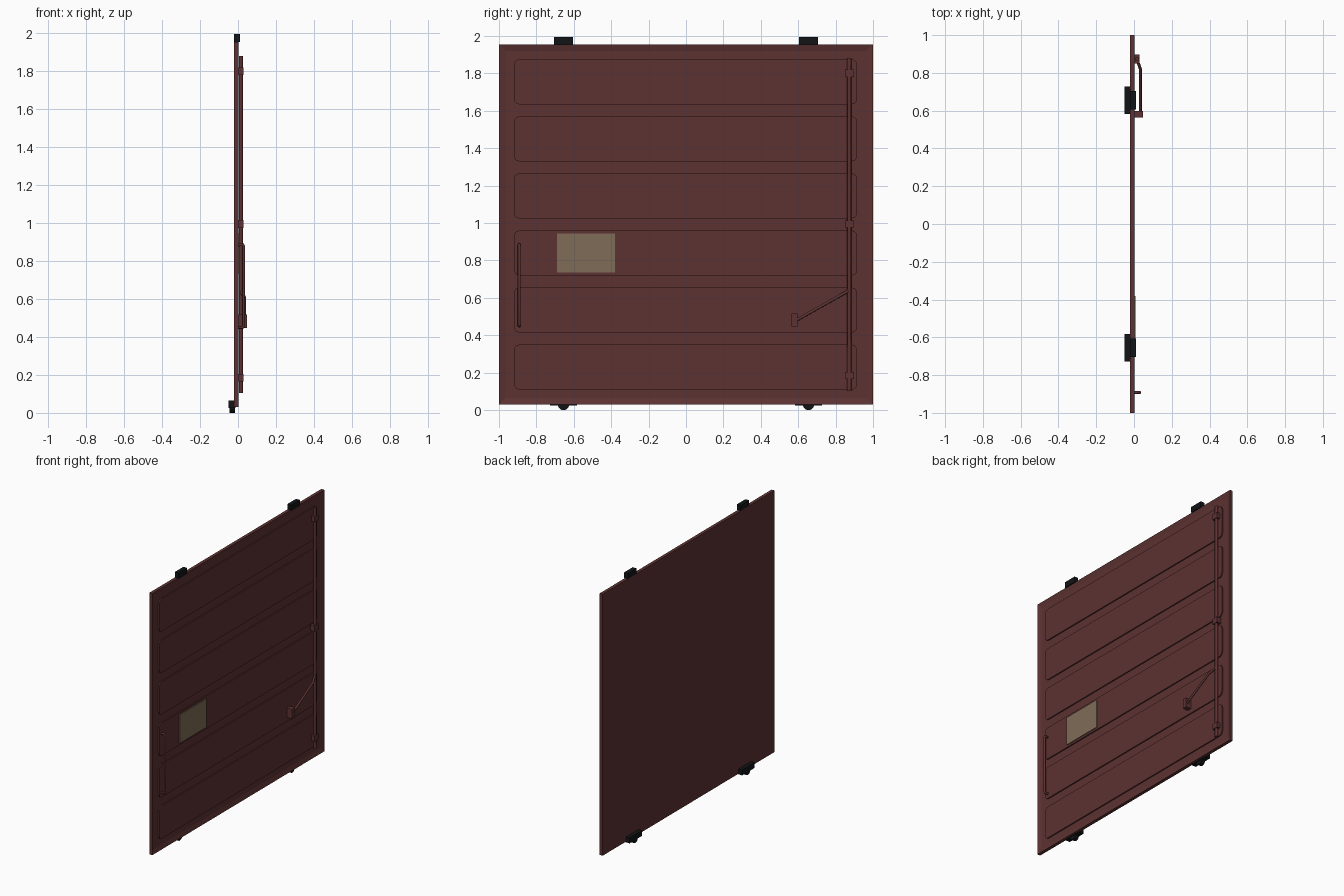
import bpy, bmesh, math
from mathutils import Vector

if "Cube" in bpy.data.objects:
    bpy.data.objects.remove(bpy.data.objects["Cube"])


def material(name, rgb):
    m = bpy.data.materials.new(name)
    m.diffuse_color = (*rgb, 1)
    m.use_nodes = True
    m.node_tree.nodes["Principled BSDF"].inputs["Base Color"].default_value = m.diffuse_color
    return m


RED = material("oxide red", (0.11, 0.032, 0.032))
BLACK = material("black", (0.006, 0.007, 0.008))
TAN = material("dull tan", (0.215, 0.15, 0.095))


def finish(name, bm, mat, smooth=False):
    bmesh.ops.recalc_face_normals(bm, faces=bm.faces)
    me = bpy.data.meshes.new(name)
    bm.to_mesh(me)
    bm.free()
    me.materials.append(mat)
    ob = bpy.data.objects.new(name, me)
    bpy.context.collection.objects.link(ob)
    if smooth:
        bpy.context.view_layer.objects.active = ob
        ob.select_set(True)
        bpy.ops.object.shade_smooth_by_angle(angle=math.radians(40))
        ob.select_set(False)
    return ob


def prism(name, outline, x0, x1, mat, smooth=False):
    """Extrude a (y, z) outline along x."""
    bm = bmesh.new()
    face = bm.faces.new([bm.verts.new((x0, y, z)) for y, z in outline])
    out = bmesh.ops.extrude_face_region(bm, geom=[face])
    verts = [v for v in out["geom"] if isinstance(v, bmesh.types.BMVert)]
    bmesh.ops.translate(bm, verts=verts, vec=(x1 - x0, 0, 0))
    return finish(name, bm, mat, smooth)


def box(name, x, y, z, mat):
    return prism(name, [(y[0], z[0]), (y[1], z[0]), (y[1], z[1]), (y[0], z[1])], *x, mat)


def rounded(y, z, r, n=5):
    pts = []
    corners = [(y[1] - r, z[1] - r), (y[0] + r, z[1] - r), (y[0] + r, z[0] + r), (y[1] - r, z[0] + r)]
    for k, (cy, cz) in enumerate(corners):
        for i in range(n + 1):
            a = math.pi / 2 * (k + i / n)
            pts.append((cy + r * math.cos(a), cz + r * math.sin(a)))
    return pts


def tube(name, points, radius, mat):
    cu = bpy.data.curves.new(name, "CURVE")
    cu.dimensions = "3D"
    cu.bevel_depth = radius
    cu.bevel_resolution = 2
    cu.use_fill_caps = True
    sp = cu.splines.new("POLY")
    sp.points.add(len(points) - 1)
    for p, co in zip(sp.points, points):
        p.co = (*co, 1)
    cu.materials.append(mat)
    ob = bpy.data.objects.new(name, cu)
    bpy.context.collection.objects.link(ob)
    return ob


# Door slab with a raised rim around a shallow field
bm = bmesh.new()
bmesh.ops.create_cube(bm, size=1)
for v in bm.verts:
    v.co = Vector((-0.009 + v.co.x * 0.024, v.co.y * 2, 0.9925 + v.co.z * 1.925))
front = [f for f in bm.faces if f.normal.x > 0.9]
bmesh.ops.inset_region(bm, faces=front, thickness=0.048)
bmesh.ops.translate(bm, verts=front[0].verts[:], vec=(-0.009, 0, 0))
finish("door_slab", bm, RED)

# Six pressed panels with rounded corners
for i in range(6):
    z = 0.11 + 0.305 * i
    prism(f"pressed_panel_{i}", rounded((-0.92, 0.915), (z, z + 0.24), 0.03), -0.008, 0.003, RED)

# Data plate
box("plate", (0.002, 0.009), (-0.69, -0.38), (0.735, 0.945), TAN)

# Grab handle
tube("grab_handle", [(-0.002, -0.892, 0.45), (0.026, -0.892, 0.45), (0.03, -0.892, 0.46),
                     (0.03, -0.892, 0.875), (0.026, -0.892, 0.885), (-0.002, -0.892, 0.885)], 0.008, RED)

# Locking rod and its guides
tube("lock_rod", [(0.015, 0.873, 0.105), (0.015, 0.873, 1.88)], 0.011, RED)
for i, z in enumerate((0.185, 0.995, 1.80)):
    box(f"rod_guide_{i}", (-0.005, 0.029), (0.849, 0.897), (z - 0.02, z + 0.02), RED)

# Lever and its keeper
tube("lock_lever", [(0.015, 0.873, 0.64), (0.034, 0.82, 0.61), (0.034, 0.58, 0.475)], 0.008, RED)
box("lever_keeper", (-0.002, 0.047), (0.563, 0.597), (0.447, 0.517), RED)

# Top guides and bottom rollers, mirrored left and right
for side, s in (("left", -1), ("right", 1)):
    c = 0.655 * s
    box(f"top_guide_{side}", (-0.021, 0.01), (c - 0.05, c + 0.05), (1.953, 1.995), BLACK)
    box(f"roller_bracket_{side}", (-0.05, -0.013), (c - 0.073, c + 0.073), (0.025, 0.065), BLACK)
    ring = [(c + 0.03 * math.cos(math.tau * k / 20), 0.03 + 0.03 * math.sin(math.tau * k / 20)) for k in range(20)]
    prism(f"roller_{side}", ring, -0.046, -0.016, BLACK, True)
